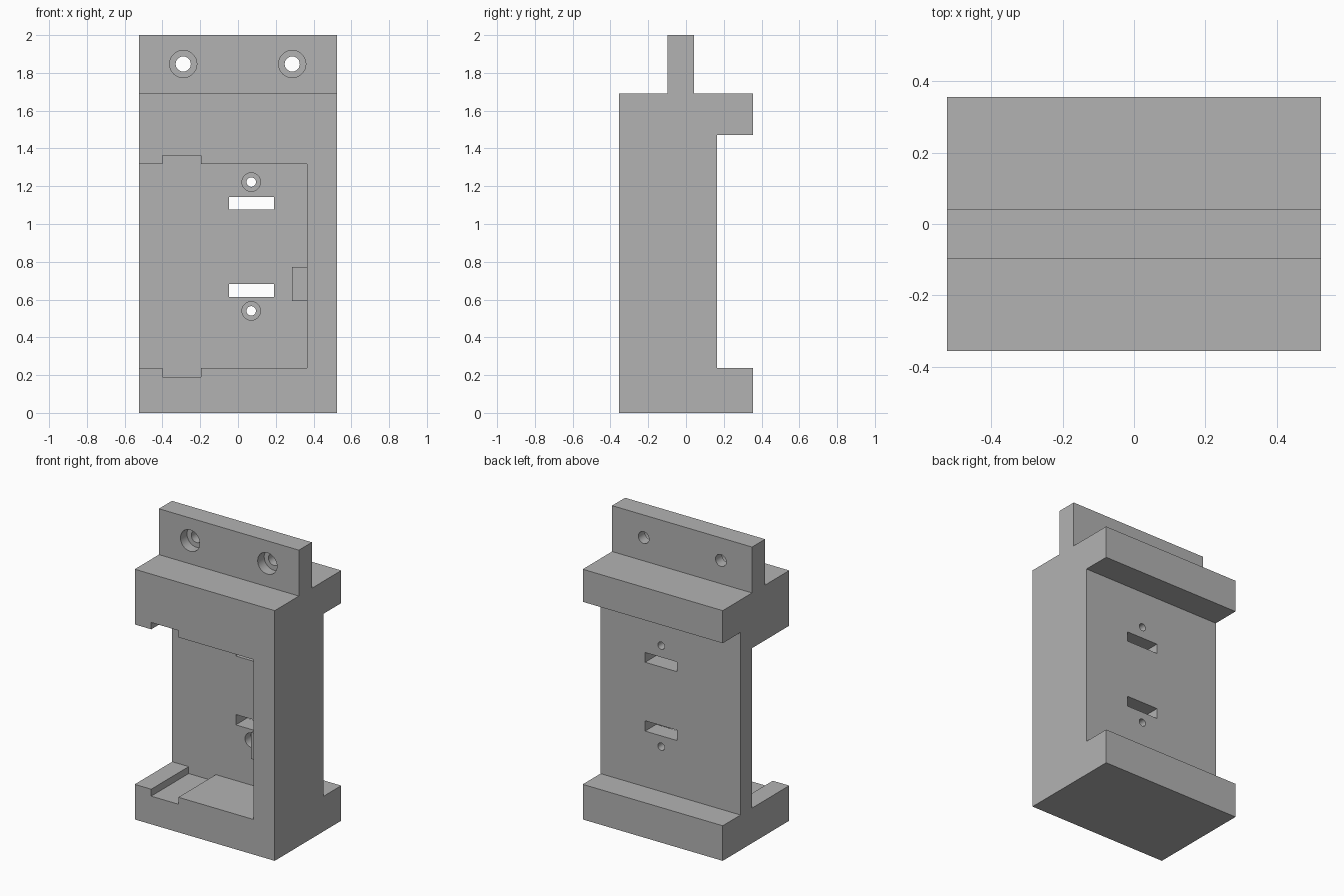
import bpy, bmesh, math
from mathutils import Matrix, Vector

cube = bpy.data.objects.get("Cube")
if cube:
    bpy.data.objects.remove(cube, do_unlink=True)

HALF_W, HALF_D = 0.523, 0.355
FLOOR_Y, BACK_Y = 0.045, 0.165      # faces of the thin mounting plate
TAB_FRONT, TAB_BACK = -0.097, 0.042
OVER = 0.1                          # cutter overshoot

grey = bpy.data.materials.new("plain_grey")
grey.use_nodes = True
grey.diffuse_color = (0.45, 0.45, 0.45, 1)
grey.node_tree.nodes["Principled BSDF"].inputs["Base Color"].default_value = grey.diffuse_color


def add_object(name, bm):
    bmesh.ops.recalc_face_normals(bm, faces=bm.faces)
    mesh = bpy.data.meshes.new(name)
    bm.to_mesh(mesh)
    bm.free()
    mesh.materials.append(grey)
    obj = bpy.data.objects.new(name, mesh)
    bpy.context.collection.objects.link(obj)
    return obj


def box(name, x, y, z):
    bm = bmesh.new()
    bmesh.ops.create_cube(bm, size=1)
    for v in bm.verts:
        v.co = Vector([(lo + hi) / 2 + c * (hi - lo) for c, (lo, hi) in zip(v.co, (x, y, z))])
    return add_object(name, bm)


def rod(name, x, z, radius, y0, y1):
    bm = bmesh.new()
    place = Matrix.Translation((x, (y0 + y1) / 2, z)) @ Matrix.Rotation(math.pi / 2, 4, "X")
    bmesh.ops.create_cone(bm, cap_ends=True, segments=48, radius1=radius, radius2=radius,
                          depth=y1 - y0, matrix=place)
    return add_object(name, bm)


def select(obj):
    bpy.ops.object.select_all(action="DESELECT")
    obj.select_set(True)
    bpy.context.view_layer.objects.active = obj


def combine(target, tool, operation="DIFFERENCE"):
    select(target)
    mod = target.modifiers.new("combine", "BOOLEAN")
    mod.operation, mod.solver, mod.object = operation, "EXACT", tool
    bpy.ops.object.modifier_apply(modifier=mod.name)
    bpy.data.objects.remove(tool, do_unlink=True)


# Housing: side profile with the top flange and rear channel, swept across the width
profile = [(-HALF_D, 0), (HALF_D, 0), (HALF_D, 0.237), (BACK_Y, 0.237),
           (BACK_Y, 1.47), (HALF_D, 1.47), (HALF_D, 1.69), (TAB_BACK, 1.69),
           (TAB_BACK, 2), (TAB_FRONT, 2), (TAB_FRONT, 1.69), (-HALF_D, 1.69)]
bm = bmesh.new()
face = bm.faces.new([bm.verts.new((-HALF_W, y, z)) for y, z in profile])
swept = bmesh.ops.extrude_face_region(bm, geom=[face])["geom"]
bmesh.ops.translate(bm, vec=(2 * HALF_W, 0, 0),
                    verts=[g for g in swept if isinstance(g, bmesh.types.BMVert)])
housing = add_object("housing", bm)

# Front pocket, open on one side, with a relief groove in its floor and ceiling
front = (-HALF_D - OVER, FLOOR_Y)
combine(housing, box("pocket_cutter", (-HALF_W - OVER, 0.365), front, (0.237, 1.317)))
combine(housing, box("groove_cutter", (-0.4, -0.197), front, (0.19, 1.363)))

# Slots through the plate
for z0, z1 in ((0.613, 0.683), (1.078, 1.144)):
    combine(housing, box("slot_cutter", (-0.048, 0.19), (FLOOR_Y - OVER, BACK_Y + OVER), (z0, z1)))

# Counterbored screw holes: x, z, bore radius, head radius, front face, back face
holes = [(x, 1.847, 0.04, 0.072, TAB_FRONT, TAB_BACK) for x in (-0.29, 0.287)]
holes += [(0.07, z, 0.025, 0.049, FLOOR_Y, BACK_Y) for z in (0.54, 1.222)]
for x, z, bore, head, y0, y1 in holes:
    combine(housing, rod("bore_cutter", x, z, bore, y0 - OVER, y1 + OVER))
    combine(housing, rod("head_cutter", x, z, head, y0 - OVER, (y0 + y1) / 2))

# Stop block on the pocket's side wall
combine(housing, box("stop_block", (0.287, 0.4), (-0.27, FLOOR_Y + 0.02), (0.593, 0.773)), "UNION")

select(housing)
bpy.ops.object.shade_smooth_by_angle(angle=math.radians(30))
